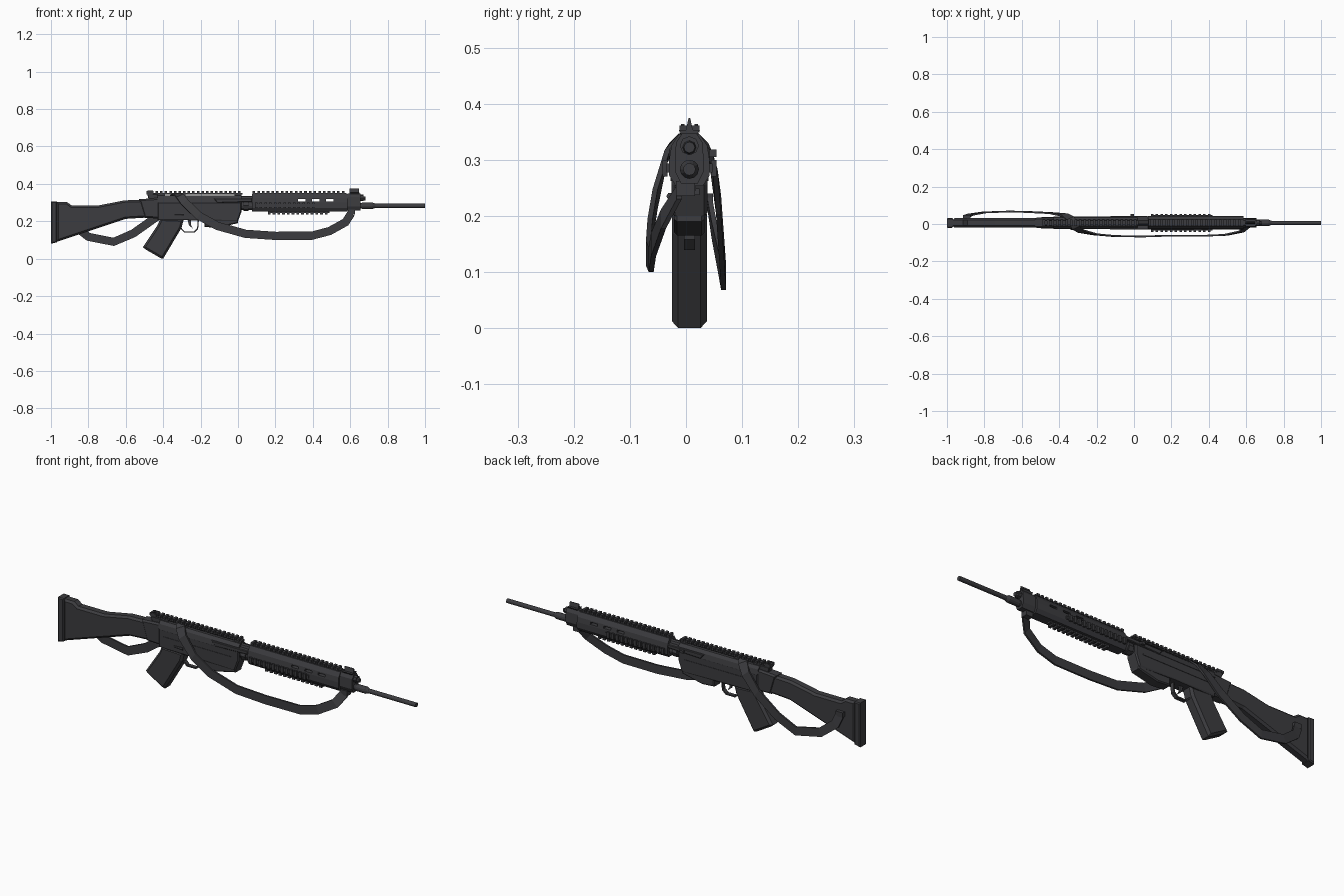
import bpy, bmesh, math
from mathutils import Vector

C = 0.006  # y of the centre plane
dark = bpy.data.materials.new("dark_metal")
dark.diffuse_color = (0.045, 0.045, 0.05, 1)


def finish(name, bm):
    bmesh.ops.recalc_face_normals(bm, faces=bm.faces[:])
    me = bpy.data.meshes.new(name)
    bm.to_mesh(me)
    bm.free()
    me.materials.append(dark)
    ob = bpy.data.objects.new(name, me)
    bpy.context.collection.objects.link(ob)
    return ob


def loft(name, rings):
    """Skin a list of equal-sized rings and cap both ends."""
    bm = bmesh.new()
    rows = [[bm.verts.new(p) for p in r] for r in rings]
    n = len(rows[0])
    for a, b in zip(rows, rows[1:]):
        for i in range(n):
            bm.faces.new((a[i], a[(i + 1) % n], b[(i + 1) % n], b[i]))
    bm.faces.new(rows[0])
    bm.faces.new(rows[-1])
    return finish(name, bm)


def plate(name, profile, half, bevel=0.0, y=C):
    """Extrude an x-z profile across y, chamfering the side rims."""
    bm = bmesh.new()
    f = bm.faces.new([bm.verts.new((x, y - half, z)) for x, z in profile])
    ext = bmesh.ops.extrude_face_region(bm, geom=[f])
    for v in ext["geom"]:
        if isinstance(v, bmesh.types.BMVert):
            v.co.y = y + half
    if bevel:
        rim = [e for e in bm.edges if abs(e.verts[0].co.y - e.verts[1].co.y) < 1e-6]
        bmesh.ops.bevel(bm, geom=rim, offset=bevel, segments=1, affect='EDGES')
    return finish(name, bm)


def bar(name, half_section, x0, x1):
    """Extrude a mirrored y-z half section (top to bottom) along x."""
    sec = half_section + [(-y, z) for y, z in reversed(half_section)]
    return loft(name, [[(x, C + y, z) for y, z in sec] for x in (x0, x1)])


def turned(name, stations, z, n=12):
    """Round part along x from (x, radius) stations."""
    return loft(name, [[(x, C + r * math.cos(k * math.tau / n), z + r * math.sin(k * math.tau / n))
                        for k in range(n)] for x, r in stations])


def boxes(name, spans):
    bm = bmesh.new()
    for x0, x1, y0, y1, z0, z1 in spans:
        vs = bmesh.ops.create_cube(bm, size=1)["verts"]
        for v in vs:
            v.co = ((x0 + x1) / 2 + v.co.x * (x1 - x0), (y0 + y1) / 2 + v.co.y * (y1 - y0),
                    (z0 + z1) / 2 + v.co.z * (z1 - z0))
    return finish(name, bm)


def rail(name, x0, x1, base, teeth, pitch=0.0245):
    """Base strip with evenly spaced cross teeth; base and teeth are y0,y1,z0,z1."""
    n = round((x1 - x0) / pitch)
    p = (x1 - x0) / n
    boxes(name, [(x0, x1, *base)] + [(x0 + i * p, x0 + (i + 0.55) * p, *teeth) for i in range(n)])


def ribbon(name, pts, widths, normals, thick):
    rings = []
    for i, p in enumerate(pts):
        t = (pts[min(i + 1, len(pts) - 1)] - pts[max(i - 1, 0)]).normalized()
        n = normals[i].normalized()
        w = t.cross(n).normalized() * widths / 2
        n = n * thick / 2
        rings.append([p + w + n, p - w + n, p - w - n, p + w - n])
    return loft(name, rings)


# Shoulder stock and butt pad
plate("stock", [(-0.97, 0.303), (-0.915, 0.303), (-0.89, 0.285), (-0.745, 0.285), (-0.605, 0.312),
                (-0.41, 0.318), (-0.41, 0.225), (-0.60, 0.213), (-0.97, 0.09)], 0.025, 0.01)
plate("butt_pad", [(-1, 0.306), (-0.968, 0.306), (-0.968, 0.088), (-1, 0.08)], 0.027, 0.005)
plate("stock_collar", [(-0.53, 0.318), (-0.42, 0.325), (-0.42, 0.215), (-0.5, 0.218)], 0.028, 0.008)

# Receiver, upper cover and magazine housing
plate("receiver", [(-0.43, 0.305), (0.02, 0.305), (0.02, 0.255), (0.0, 0.2), (-0.2, 0.205), (-0.43, 0.207)],
      0.032, 0.006)
bar("receiver_cover", [(0.016, 0.338), (0.028, 0.325), (0.033, 0.30)], -0.43, 0.02)
plate("magazine_housing", [(-0.18, 0.215), (0.0, 0.215), (0.0, 0.19), (-0.11, 0.165), (-0.18, 0.17)], 0.027, 0.005)
plate("ejection_cover", [(-0.13, 0.322), (0.075, 0.322), (0.075, 0.304), (-0.11, 0.298)], 0.036, 0.003)
boxes("charging_handle", [(-0.02, 0.0, C + 0.03, C + 0.048, 0.305, 0.318)])
boxes("side_panel_lines", [(-0.40, -0.02, C - 0.034, C + 0.034, 0.262, 0.268)])
plate("rear_sight", [(-0.485, 0.345), (-0.43, 0.345), (-0.42, 0.30), (-0.475, 0.305)], 0.016, 0.003)
boxes("rear_sight_leaves", [(-0.485, -0.455, C + s * 0.012 - 0.003, C + s * 0.012 + 0.003, 0.34, 0.364)
                            for s in (-1, 1)])
turned("selector", [(-0.34, 0.004), (-0.29, 0.007)], 0.235, 6).location.y = -0.034

# Pistol grip, trigger and guard
plate("pistol_grip", [(-0.415, 0.215), (-0.43, 0.18), (-0.508, 0.062), (-0.495, 0.05), (-0.412, 0.002),
                      (-0.40, 0.0), (-0.302, 0.165), (-0.29, 0.21)], 0.031, 0.011)
guard = [Vector((x, C, z)) for x, z in [(-0.31, 0.20), (-0.303, 0.16), (-0.285, 0.142), (-0.235, 0.142),
                                        (-0.216, 0.16), (-0.212, 0.21)]]
ribbon("trigger_guard", guard, 0.02, [p - Vector((-0.26, C, 0.2)) for p in guard], 0.007)
plate("trigger", [(-0.27, 0.21), (-0.25, 0.21), (-0.252, 0.18), (-0.24, 0.16), (-0.262, 0.178)], 0.005)

# Barrel, gas tube, muzzle and gas block
turned("barrel", [(0.0, 0.022), (0.09, 0.022), (0.60, 0.015), (0.66, 0.015), (0.665, 0.017),
                  (0.72, 0.017), (0.735, 0.011), (1.0, 0.011)], 0.283)
turned("muzzle_bore", [(0.99, 0.007), (1.0, 0.007)], 0.283)
turned("barrel_nut", [(0.03, 0.03), (0.055, 0.03)], 0.285, 8)
turned("gas_tube", [(0.0, 0.014), (0.66, 0.014), (0.682, 0.010)], 0.322, 8)
bar("gas_block", [(0.012, 0.348), (0.024, 0.33), (0.026, 0.28), (0.015, 0.258)], 0.585, 0.655)
turned("gas_regulator", [(0.652, 0.017), (0.67, 0.017)], 0.325, 8)
bar("front_sight_base", [(0.019, 0.353), (0.012, 0.343)], 0.595, 0.65)
bar("front_sight_post", [(0.0015, 0.374), (0.008, 0.345)], 0.597, 0.648)

# Handguard with three vent slots cut through
hand = bar("handguard", [(0.018, 0.346), (0.032, 0.325), (0.036, 0.30), (0.036, 0.272), (0.024, 0.253)], 0.075, 0.585)
cut = boxes("slot_cutter", [(x, x + 0.04, C - 0.1, C + 0.1, 0.307, 0.318) for x in (0.32, 0.395, 0.47)])
cut.hide_render = True
cut.hide_set(True)
for ob in (hand, bpy.data.objects["gas_tube"]):
    mod = ob.modifiers.new("slots", 'BOOLEAN')
    mod.operation, mod.object, mod.solver = 'DIFFERENCE', cut, 'EXACT'

# Accessory rails
for name, x0, x1 in (("receiver_rail", -0.49, 0.025), ("handguard_rail", 0.078, 0.58)):
    rail(name, x0, x1, (C - 0.012, C + 0.012, 0.344, 0.352), (C - 0.018, C + 0.018, 0.349, 0.361))
boxes("rail_feet", [(x, x + 0.04, C - 0.01, C + 0.01, 0.33, 0.346) for x in (-0.43, -0.32, -0.02)])
rail("bottom_rail", 0.16, 0.49, (C - 0.012, C + 0.012, 0.245, 0.257), (C - 0.018, C + 0.018, 0.237, 0.249))
for side, s in (("left", 1), ("right", -1)):
    ys = [sorted((C + s * a, C + s * b)) for a, b in ((0.034, 0.041), (0.039, 0.048))]
    rail(side + "_rail", 0.09, 0.42, (*ys[0], 0.277, 0.293), (*ys[1], 0.27, 0.30))

# Carrying strap: x, y, z then y and z of its outward normal
path = [(-0.895, 0.042, 0.225, 1, 0), (-0.875, 0.05, 0.175, 1, 0), (-0.80, 0.062, 0.117, 1, 0),
        (-0.665, 0.067, 0.09, 1, 0), (-0.56, 0.064, 0.135, 1, 0), (-0.44, 0.058, 0.22, 1, 0),
        (-0.37, 0.048, 0.295, 1, 0.3), (-0.34, 0.028, 0.335, 1, 1), (-0.325, 0.006, 0.344, 0, 1),
        (-0.31, -0.018, 0.335, -1, 1), (-0.285, -0.038, 0.302, -1, 0.3), (-0.21, -0.055, 0.23, -1, 0),
        (-0.11, -0.064, 0.175, -1, 0), (0.04, -0.067, 0.133, -1, 0), (0.20, -0.062, 0.122, -1, 0),
        (0.395, -0.062, 0.123, -1, 0), (0.49, -0.058, 0.148, -1, 0), (0.575, -0.04, 0.195, -1, 0),
        (0.605, -0.012, 0.242, -1, 0)]
ribbon("strap", [Vector(p[:3]) for p in path], 0.044, [Vector((0, p[3], p[4])) for p in path], 0.009)
boxes("strap_mounts", [(-0.915, -0.875, C + 0.02, C + 0.042, 0.215, 0.24),
                       (0.588, 0.625, C - 0.024, C + 0.01, 0.235, 0.262)])
